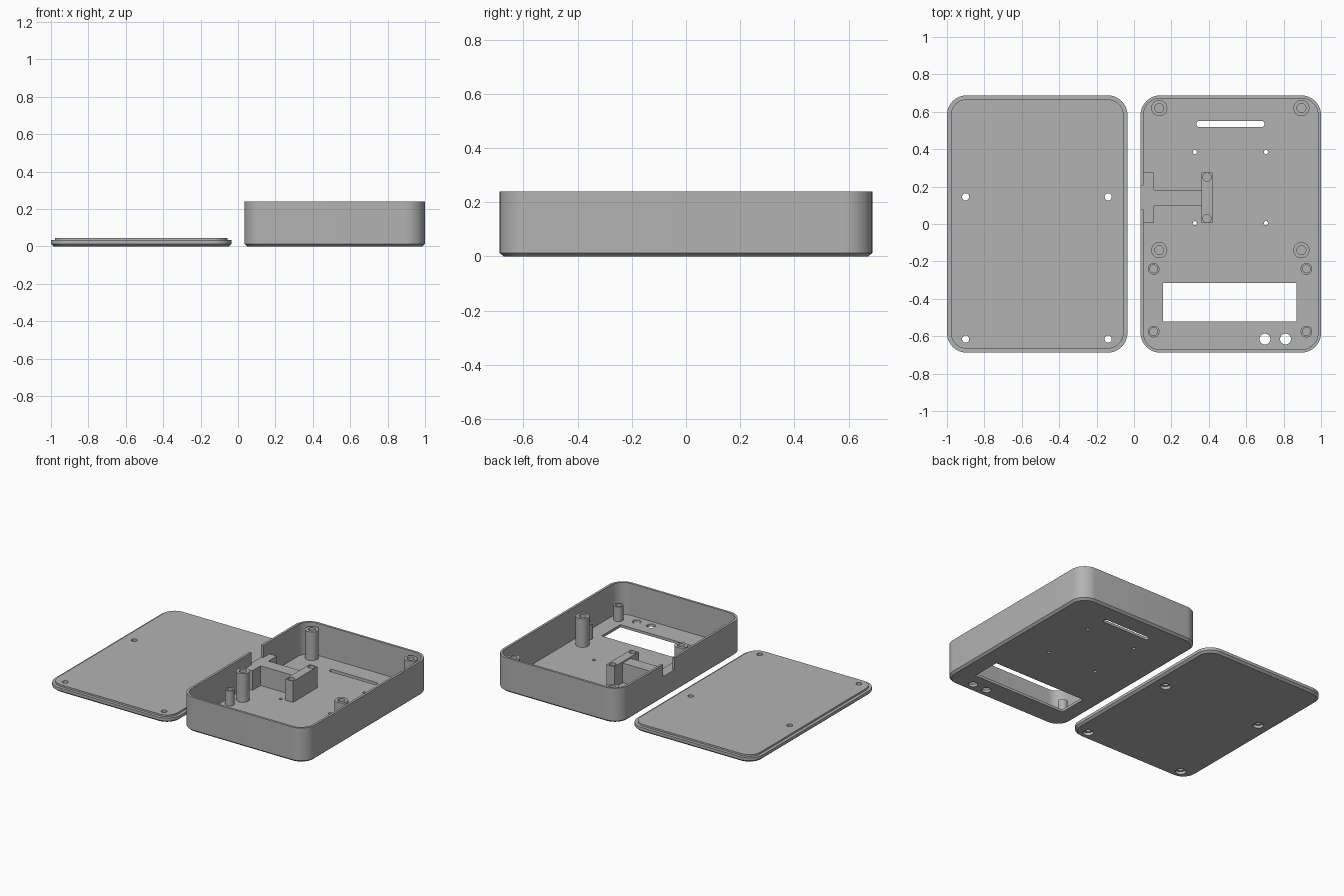
import bpy, bmesh, math

if "Cube" in bpy.data.objects:
    bpy.data.objects.remove(bpy.data.objects["Cube"])

grey = bpy.data.materials.new("plain grey")
grey.diffuse_color = (0.45, 0.45, 0.45, 1)
grey.use_nodes = True
grey.node_tree.nodes["Principled BSDF"].inputs["Base Color"].default_value = grey.diffuse_color

FLOOR, RIM = 0.018, 0.24
HALF_X, HALF_Y, R = 0.4825, 0.6875, 0.105
BOX_X, LID_X = 0.5175, -0.5175


def rounded_rect(cx, cy, hx, hy, r, n=10):
    """Outline points of a rounded rectangle, counter-clockwise."""
    pts = []
    for k, (sx, sy) in enumerate([(1, 1), (-1, 1), (-1, -1), (1, -1)]):
        for i in range(n + 1):
            a = math.pi / 2 * (k + i / n)
            pts.append((cx + sx * (hx - r) + r * math.cos(a),
                        cy + sy * (hy - r) + r * math.sin(a)))
    return pts


def circle(cx, cy, r, n=32):
    return [(cx + r * math.cos(2 * math.pi * i / n),
             cy + r * math.sin(2 * math.pi * i / n)) for i in range(n)]


def rect(x0, x1, y0, y1):
    return [(x0, y0), (x1, y0), (x1, y1), (x0, y1)]


def loft(name, rings, cutter=False):
    """Closed solid through a list of (outline, z) rings."""
    bm = bmesh.new()
    loops = [[bm.verts.new((x, y, z)) for x, y in pts] for pts, z in rings]
    n = len(loops[0])
    bm.faces.new(loops[0][::-1])
    bm.faces.new(loops[-1])
    for a, b in zip(loops, loops[1:]):
        for i in range(n):
            j = (i + 1) % n
            bm.faces.new((a[i], a[j], b[j], b[i]))
    bmesh.ops.recalc_face_normals(bm, faces=bm.faces)
    me = bpy.data.meshes.new(name)
    bm.to_mesh(me)
    bm.free()
    me.materials.append(grey)
    ob = bpy.data.objects.new(name, me)
    bpy.context.collection.objects.link(ob)
    if cutter:
        ob.hide_render = True
        ob.hide_viewport = False
    return ob


def prism(name, pts, z0, z1, cutter=False):
    return loft(name, [(pts, z0), (pts, z1)], cutter)


def cut(ob, cutters):
    """Subtract each cutter, then remove it."""
    bpy.context.view_layer.objects.active = ob
    for c in cutters:
        m = ob.modifiers.new("cut", "BOOLEAN")
        m.operation, m.solver, m.object = "DIFFERENCE", "EXACT", c
        bpy.ops.object.modifier_apply(modifier=m.name)
        bpy.data.objects.remove(c)


def shell_outline(cx, inset):
    return rounded_rect(cx, 0, HALF_X - inset, HALF_Y - inset, R - inset)


def hole(x, y, r, z0=-0.1, z1=0.1):
    return prism("hole_cutter", circle(x, y, r), z0, z1, True)


# Case: chamfered tray, hollowed out
case = loft("case", [(shell_outline(BOX_X, 0.015), 0),
                     (shell_outline(BOX_X, 0), 0.013),
                     (shell_outline(BOX_X, 0), RIM)])
cutters = [prism("cavity_cutter", shell_outline(BOX_X, 0.016), FLOOR, 0.4, True)]
# Floor openings: display window, indicator holes, slot, small screw holes
cutters.append(prism("window_cutter", rect(0.155, 0.87, -0.52, -0.315), -0.1, 0.1, True))
cutters += [hole(x, -0.615, 0.029) for x in (0.70, 0.81)]
cutters.append(prism("slot_cutter", rounded_rect(0.515, 0.535, 0.182, 0.016, 0.0155),
                     -0.1, 0.1, True))
cutters += [hole(x, y, 0.011) for x in (0.325, 0.705) for y in (0.005, 0.385)]
# Connector notch in the side wall
cutters.append(prism("notch_cutter", rect(0.0, 0.07, 0.077, 0.205), 0.155, 0.4, True))
cut(case, cutters)

# Lid: chamfered plate with a raised locating lip and counterbored holes
lid = loft("lid", [(shell_outline(LID_X, 0.015), 0),
                   (shell_outline(LID_X, 0), 0.013),
                   (shell_outline(LID_X, 0), 0.033),
                   (shell_outline(LID_X, 0.021), 0.033),
                   (shell_outline(LID_X, 0.021), 0.045)])
lid_holes = [(x, y) for x in (-0.9, -0.138) for y in (0.145, -0.615)]
cut(lid, [hole(x, y, 0.019) for x, y in lid_holes]
    + [hole(x, y, 0.034, -0.1, 0.02) for x, y in lid_holes])


# Screw posts: hollow, open at the top
def post(name, x, y, r_out, r_in, top):
    return loft(name, [(circle(x, y, r_out), FLOOR - 0.004),
                       (circle(x, y, r_out), top),
                       (circle(x, y, r_in), top),
                       (circle(x, y, r_in), FLOOR + 0.002)])


posts = [post("lid_post", x, y, 0.043, 0.024, 0.217)
         for x in (0.135, 0.895) for y in (-0.14, 0.62)]
posts += [post("display_post", x, y, 0.031, 0.021, 0.12)
          for x in (0.105, 0.922) for y in (-0.24, -0.575)]

# Connector board support: I-shaped rest with a drilled end block
rest = prism("board_rest", [(0.045, 0.005), (0.107, 0.005), (0.107, 0.095), (0.362, 0.095),
                            (0.362, 0.182), (0.107, 0.182), (0.107, 0.275), (0.045, 0.275)],
             FLOOR - 0.004, 0.155)
block = prism("board_end_block", rect(0.36, 0.42, 0.005, 0.275), FLOOR - 0.004, 0.165)
cut(block, [hole(0.39, y, 0.022, 0.03, 0.3) for y in (0.03, 0.25)])

# Smooth round walls, keep edges crisp
bpy.ops.object.select_all(action="DESELECT")
for ob in [case, lid, rest, block] + posts:
    ob.select_set(True)
bpy.context.view_layer.objects.active = case
bpy.ops.object.shade_smooth_by_angle(angle=math.radians(30))
